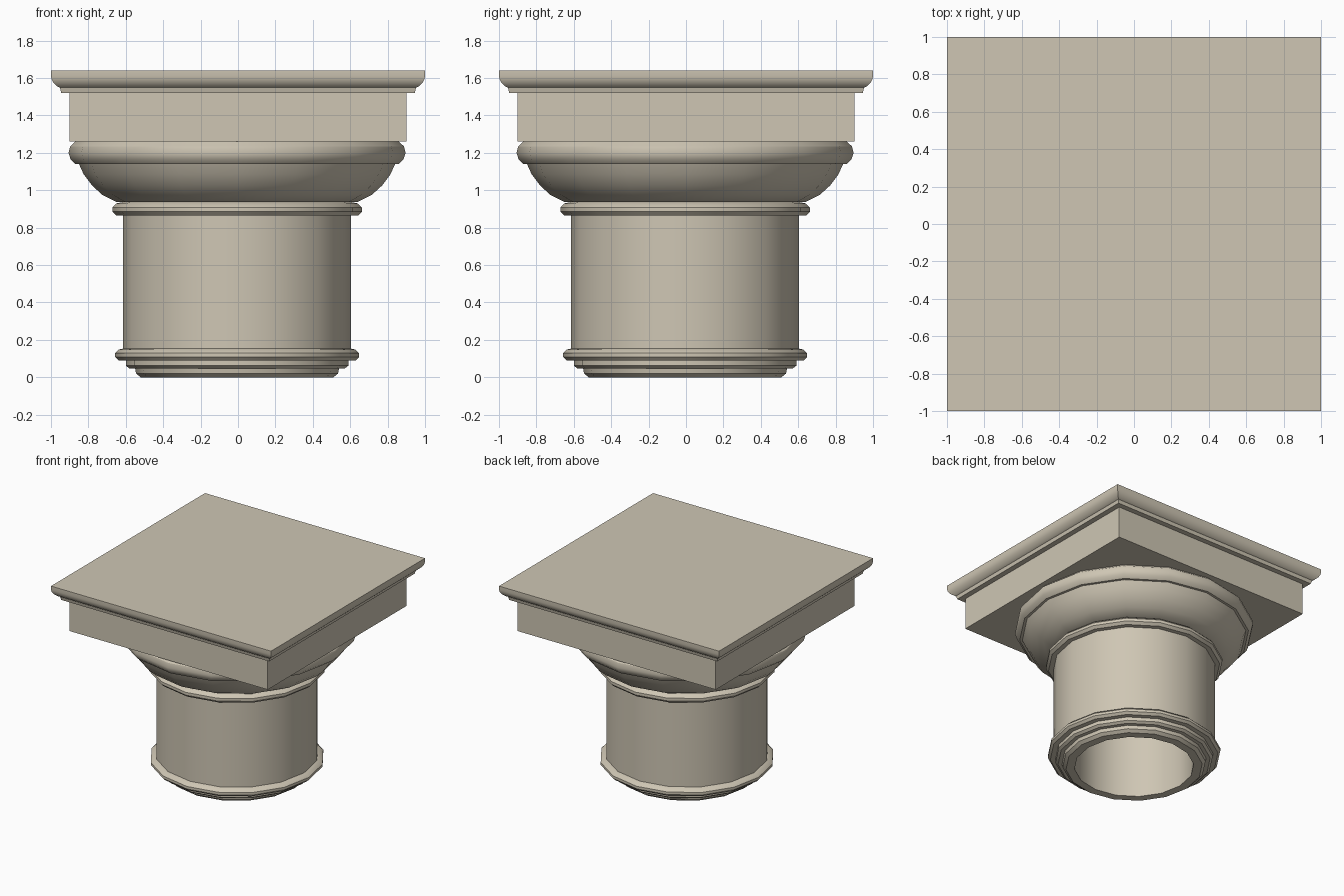
import bpy, bmesh, math

cube = bpy.data.objects.get("Cube")
if cube:
    bpy.data.objects.remove(cube, do_unlink=True)

stone = bpy.data.materials.new("warm_stone")
stone.use_nodes = True
COLOUR = (0.62, 0.565, 0.455, 1)
stone.diffuse_color = COLOUR
stone.node_tree.nodes["Principled BSDF"].inputs["Base Color"].default_value = COLOUR


def lathe(name, profile, sides=16, centre=-0.005, cap=False):
    """Sweep (radius, height) points round z; four sides give a square moulding."""
    square = sides == 4
    scale = math.sqrt(2) if square else 1
    turn = math.pi / 4 if square else 0
    bm = bmesh.new()
    rings = []
    for r, z in profile:
        angles = [turn + 2 * math.pi * i / sides for i in range(sides)]
        rings.append([bm.verts.new((centre + r * scale * math.cos(a),
                                    centre + r * scale * math.sin(a), z)) for a in angles])
    for low, high in zip(rings, rings[1:]):
        for i in range(sides):
            j = (i + 1) % sides
            bm.faces.new((low[i], low[j], high[j], high[i]))
    if cap:
        bm.faces.new(rings[-1])
    mesh = bpy.data.meshes.new(name)
    bm.to_mesh(mesh)
    bm.free()
    mesh.materials.append(stone)
    obj = bpy.data.objects.new(name, mesh)
    bpy.context.collection.objects.link(obj)
    bpy.ops.object.select_all(action="DESELECT")
    obj.select_set(True)
    bpy.context.view_layer.objects.active = obj
    bpy.ops.object.shade_smooth_by_angle(angle=math.radians(32))
    return obj


def bead(inner, outer, z0, z1):
    """Rounded ring profile between two heights."""
    h = z1 - z0
    d = outer - inner
    return [(inner, z0), (inner + d * 0.65, z0), (outer, z0 + h * 0.28),
            (outer, z0 + h * 0.6), (inner + d * 0.6, z0 + h * 0.9), (inner, z1)]


# Stepped foot with its open underside
lathe("foot", [(0.45, 0), (0.515, 0), (0.54, 0.02), (0.545, 0.047), (0.575, 0.047),
               (0.595, 0.062), (0.595, 0.09), (0.61, 0.09)])
lathe("bore", [(0.45, 1.26), (0.45, 0)])

# Shaft and its two rings
lathe("lower_ring", bead(0.60, 0.652, 0.09, 0.155))
lathe("shaft", [(0.61, 0.155), (0.61, 0.865)])
lathe("collar_ring", bead(0.61, 0.667, 0.865, 0.937))

# Flaring bowl and the thick roll above it
lathe("bowl", [(0.62, 0.937), (0.645, 0.937), (0.72, 0.975), (0.775, 1.025),
               (0.82, 1.085), (0.845, 1.14)])
lathe("top_roll", [(0.845, 1.14), (0.865, 1.14), (0.89, 1.165), (0.901, 1.2),
                   (0.892, 1.235), (0.865, 1.26)])

# Square block and moulded slab
lathe("block", [(0.45, 1.26), (0.902, 1.26), (0.902, 1.52)], 4, 0)
lathe("slab", [(0.902, 1.52), (0.945, 1.52), (0.952, 1.548), (0.963, 1.553), (0.985, 1.572),
               (0.996, 1.592), (1, 1.61), (1, 1.64)], 4, 0, cap=True)
